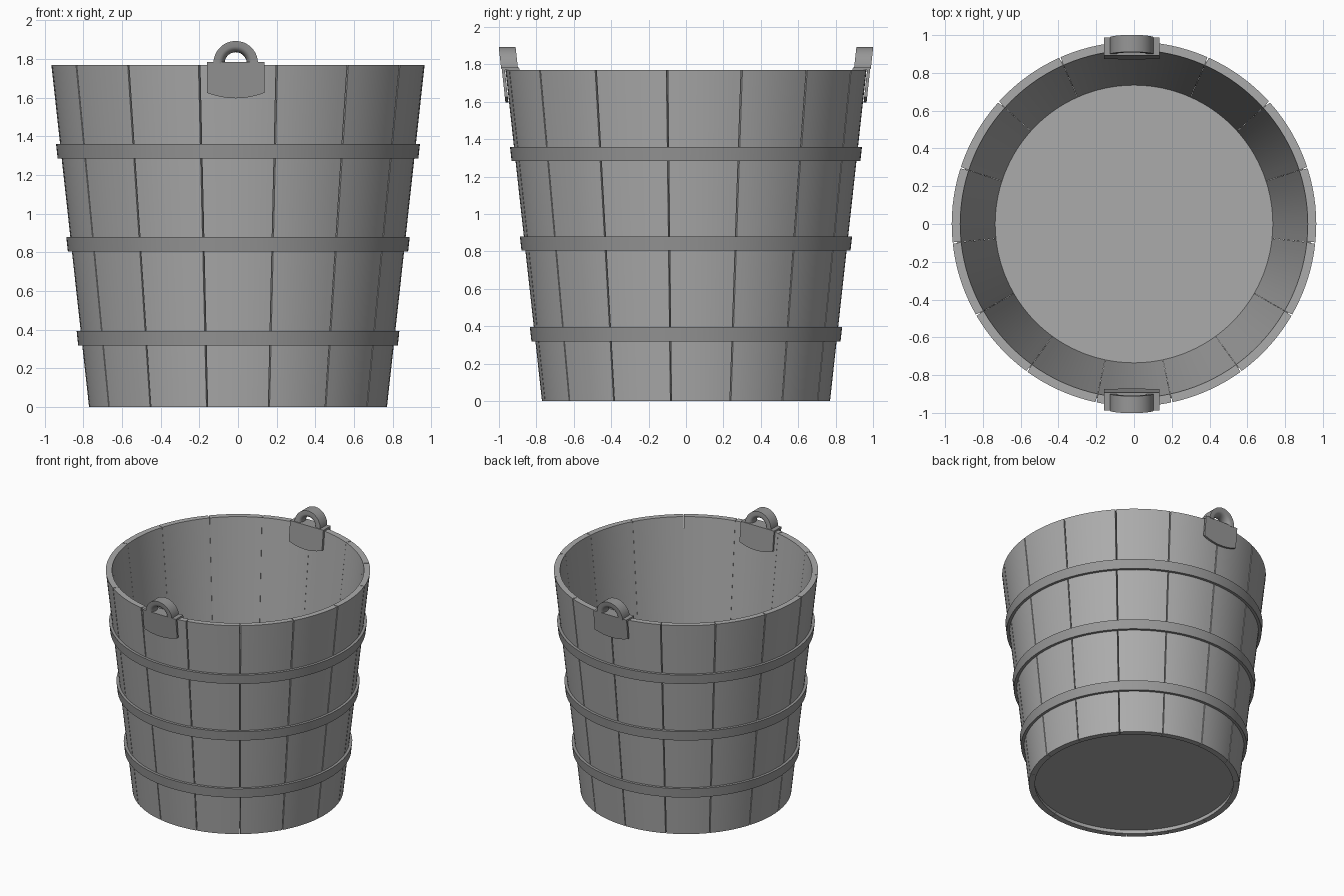
import bpy, bmesh
from math import sin, cos, pi, radians
from mathutils import Vector

cube = bpy.data.objects.get("Cube")
if cube:
    bpy.data.objects.remove(cube, do_unlink=True)


def material(name, value):
    mat = bpy.data.materials.new(name)
    mat.use_nodes = True
    colour = (value, value, value, 1)
    mat.diffuse_color = colour
    bsdf = mat.node_tree.nodes["Principled BSDF"]
    bsdf.inputs["Base Color"].default_value = colour
    bsdf.inputs["Roughness"].default_value = 0.7
    return mat


wood = material("grey wood", 0.41)
metal = material("dark grey metal", 0.31)

RIM, BASE, HEIGHT, WALL = 0.965, 0.77, 1.77, 0.045
SLOPE = (RIM - BASE) / HEIGHT


def radius(z):
    return BASE + SLOPE * z


def polar(r, angle, z):
    return Vector((r * cos(angle), r * sin(angle), z))


def loft(name, sections, mat, closed=False):
    """Skin a list of equal-length loops, capped unless closed."""
    bm = bmesh.new()
    rings = [[bm.verts.new(p) for p in s] for s in sections]
    n = len(rings[0])
    pairs = list(zip(rings, rings[1:]))
    if closed:
        pairs.append((rings[-1], rings[0]))
    else:
        bm.faces.new(rings[0])
        bm.faces.new(rings[-1])
    for a, b in pairs:
        for i in range(n):
            j = (i + 1) % n
            bm.faces.new((a[i], a[j], b[j], b[i]))
    bmesh.ops.recalc_face_normals(bm, faces=bm.faces)
    mesh = bpy.data.meshes.new(name)
    bm.to_mesh(mesh)
    bm.free()
    mesh.materials.append(mat)
    obj = bpy.data.objects.new(name, mesh)
    bpy.context.collection.objects.link(obj)
    bpy.ops.object.select_all(action='DESELECT')
    obj.select_set(True)
    bpy.context.view_layer.objects.active = obj
    bpy.ops.object.shade_smooth_by_angle(angle=radians(30))
    return obj


# Staves: tapered wedges, with joints that open slightly on the outside
STAVES, STEPS = 15, 8
step = 2 * pi / STAVES


def stave_section(start, z):
    def arc(r, gap):
        return [polar(r, start + gap + (step - 2 * gap) * i / STEPS, z)
                for i in range(STEPS + 1)]
    return arc(radius(z), 0.0042) + arc(radius(z) - WALL, 0.0006)[::-1]


for k in range(STAVES):
    start = pi / 2 + k * step
    loft(f"stave_{k + 1}", [stave_section(start, z) for z in (0, HEIGHT)], wood)

# Floor, recessed above the bottom edge
loft("floor", [[polar(radius(z) - WALL + 0.01, 2 * pi * i / 120, z)
                for i in range(120)] for z in (0.03, 0.09)], wood)

# Hoops follow the taper of the wall
for name, low, high in (("lower_hoop", 0.32, 0.395),
                        ("middle_hoop", 0.805, 0.88),
                        ("upper_hoop", 1.285, 1.36)):
    corners = [(radius(low) - 0.006, low), (radius(low) + 0.021, low),
               (radius(high) + 0.021, high), (radius(high) - 0.006, high)]
    loft(name, [[polar(r, 2 * pi * i / 120, z) for r, z in corners]
                for i in range(120)], metal, closed=True)

# Handle lugs: a saddle over the rim with an arched eye, tilted with the wall
MIDDLE = RIM - WALL / 2
HALF = 0.148
edge = [(HALF - 2 * HALF * i / 12) for i in range(13)]
plate = [(-HALF, 0.0), (HALF, 0.0)] + [
    (x, -0.145 - 0.028 * (1 - (x / HALF) ** 2)) for x in edge]

# D-shaped bar section: (radial offset, width), flat outside and round inside
bar = [(0.028, -0.045), (0.028, 0.045)] + [
    (-0.03 * sin(pi * i / 10), 0.045 * cos(pi * i / 10)) for i in range(11)]

for side, label in ((-1, "front"), (1, "back")):
    def lug_point(x, out, up):
        return Vector((x - 0.012, side * (MIDDLE + out + SLOPE * up),
                       HEIGHT + up))

    for part, near, far in (("outer", 0.026, 0.042), ("inner", -0.052, -0.03)):
        loft(f"{label}_lug_{part}_plate",
             [[lug_point(x, out, up) for x, up in plate] for out in (near, far)],
             metal)
    loft(f"{label}_lug_cap",
         [[lug_point(x, out, up) for x, out in
           ((-HALF, -0.052), (HALF, -0.052), (HALF, 0.042), (-HALF, 0.042))]
          for up in (0.0, 0.014)], metal)
    arch = []
    for i in range(33):
        a = pi * i / 32
        arch.append([lug_point((0.087 + r) * cos(a), w,
                               0.008 + (0.087 + r) * sin(a)) for r, w in bar])
    loft(f"{label}_lug_eye", arch, metal)
